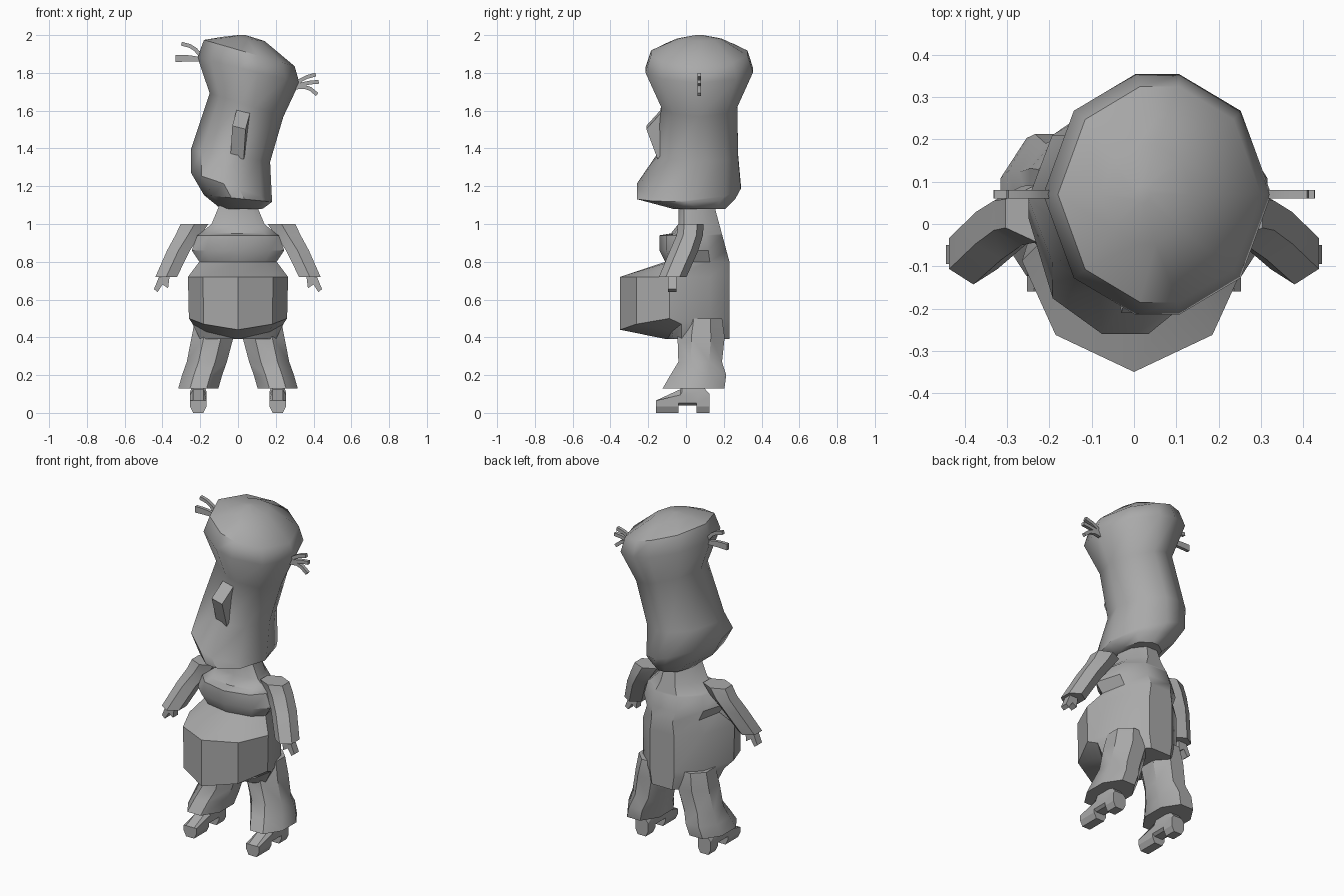
import bpy, bmesh, math
from mathutils import Vector

if "Cube" in bpy.data.objects:
    bpy.data.objects.remove(bpy.data.objects["Cube"])

gray = bpy.data.materials.new("plain gray")
gray.use_nodes = True
COLOR = (0.4, 0.4, 0.4, 1)
gray.diffuse_color = COLOR
gray.node_tree.nodes["Principled BSDF"].inputs["Base Color"].default_value = COLOR


def loft(name, rings, angle=30):
    """Skin a stack of equal-length rings, cap both ends, smooth below an angle."""
    bm = bmesh.new()
    layers = [[bm.verts.new(point) for point in ring] for ring in rings]
    for lower, upper in zip(layers, layers[1:]):
        for i in range(len(lower)):
            bm.faces.new((lower[i - 1], lower[i], upper[i], upper[i - 1]))
    bm.faces.new(layers[0])
    bm.faces.new(layers[-1])
    bmesh.ops.recalc_face_normals(bm, faces=bm.faces)
    mesh = bpy.data.meshes.new(name)
    bm.to_mesh(mesh)
    bm.free()
    mesh.materials.append(gray)
    obj = bpy.data.objects.new(name, mesh)
    bpy.context.collection.objects.link(obj)
    bpy.ops.object.select_all(action='DESELECT')
    obj.select_set(True)
    bpy.context.view_layer.objects.active = obj
    bpy.ops.object.shade_smooth_by_angle(angle=math.radians(angle))


def direction(degrees):
    return Vector((math.cos(math.radians(degrees)), math.sin(math.radians(degrees))))


def even_angles(sides):
    """Angles that put flat sides, not corners, on the y axis or x axis."""
    return [(i + 0.5) * 360 / sides for i in range(sides)]


def oval(z, cx, cy, rx, ry, angles, slope=0):
    """Oval ring whose height follows a slope along x."""
    corners = [direction(a) for a in angles]
    return [(cx + rx * c.x, cy + ry * c.y, z + slope * rx * c.x) for c in corners]


# Head: tall, leaning ten-sided loft
half_turn = [0, 43, 79, 101, 137]
head_angles = half_turn + [a + 180 for a in half_turn]


def head_ring(z, cx, rx, ry, cy=0.07, slope=-0.25):
    return oval(z, cx, cy, rx, ry, head_angles, slope)


loft("head", [
    head_ring(1.08, 0.02, 0.11, 0.14, slope=0),
    head_ring(1.135, 0, 0.18, 0.265, cy=0, slope=-0.1),
    head_ring(1.2, -0.035, 0.215, 0.28, cy=0.015, slope=-0.34),
    head_ring(1.36, -0.04, 0.21, 0.22, cy=0.06, slope=-0.15),
    head_ring(1.63, 0.045, 0.195, 0.205, slope=-0.32),
    head_ring(1.815, 0.055, 0.27, 0.29),
    head_ring(1.905, 0.06, 0.24, 0.26, slope=-0.29),
    head_ring(1.98, 0.03, 0.11, 0.12, slope=-0.1),
    head_ring(2, 0.02, 0.02, 0.02, slope=0),
], 44)

# Nose: slanted wedge that fades into the face below
nose_profile = [(-0.11, 1.63, 0), (-0.21, 1.52, -0.03), (-0.15, 1.36, -0.04), (-0.05, 1.5, 0)]
loft("nose", [[(x + shift, y, z - shift / 4) for y, z, x in nose_profile]
              for shift in (0, 0.07)])


# Hair: thin flat strands, each bending away from its tuft's middle line
def strand(name, root, middle, tip_angle, length):
    bend = root + direction(middle) * length / 2
    turn = bend + direction((middle + tip_angle) / 2) * length / 4
    tip = turn + direction(tip_angle) * length / 3
    points = [root, bend, turn, tip]
    rings = []
    for i, p in enumerate(points):
        along = (points[min(i + 1, 3)] - points[max(i - 1, 0)]).normalized()
        side = Vector((-along.y, along.x)) * 0.01
        rings.append([(q.x, y, q.y) for q, y in
                      ((p + side, 0.06), (p + side, 0.08), (p - side, 0.08), (p - side, 0.06))])
    loft(name, rings)


def tuft(name, root, strands):
    for part, (middle, tip_angle) in zip(("top", "middle", "low"), strands):
        strand(name + "_" + part, Vector(root), middle, tip_angle, 0.14)


tuft("left_hair", (0.28, 1.72), [(38, 15), (18, 5), (5, -40)])
tuft("right_hair", (-0.18, 1.87), [(130, 165), (170, 180), (180, 182)])


# Torso: neck, chest fold, jutting belly and narrow rounded back in one loft
def torso_ring(z, half, front, droop=0):
    back = 0.23 - max(0, z - 0.8) * 0.27
    flank = min(0.2, 0.85 * half)
    corner = (0.7 * half, 0.75 * front, z - droop / 2)
    right = [corner, (half, front / 4, z), (flank, 0.55 * back, z), (0.4 * flank, back, z)]
    left = [(-x, y, h) for x, y, h in reversed(right)]
    return [(0, front, z - droop)] + right + left


loft("torso", [
    torso_ring(0.39, 0.2, -0.09),
    torso_ring(0.47, 0.24, -0.1, droop=0.08),
    torso_ring(0.5, 0.26, -0.35, droop=0.06),
    torso_ring(0.72, 0.265, -0.35),
    torso_ring(0.8, 0.205, -0.11),
    torso_ring(0.86, 0.245, -0.14),
    torso_ring(0.94, 0.215, -0.14),
    torso_ring(0.95, 0.2, -0.08),
    torso_ring(1, 0.14, -0.04),
    torso_ring(1.12, 0.09, -0.04),
], 38)

leg_angles = even_angles(8)
arm_angles = even_angles(6)
foot_front = [(-0.04, 0), (-0.16, 0), (-0.16, 0.065), (-0.03, 0.125), (-0.02, 0.16)]
foot_heel = [(0.07, 0.16), (0.125, 0.1), (0.125, 0), (0.055, 0)]
foot_notch = [(0.055, 0.04), (-0.04, 0.04)]
hand = [(0.36, 0.74), (0.37, 0.66), (0.4, 0.68), (0.425, 0.64), (0.445, 0.655), (0.41, 0.74)]


def foot_slice(x, height):
    """Foot outline whose height is squeezed about its middle."""
    middle = 0.065
    return [(x, y, middle + (z - middle) * height)
            for y, z in foot_front + foot_heel + foot_notch]


for side, sx in (("left", 1), ("right", -1)):
    def limb(part, rings, angle):
        loft(side + "_" + part,
             [[(sx * x, y, z) for x, y, z in ring] for ring in rings], angle)

    # Flared trouser leg
    limb("leg", [
        oval(0.5, 0.12, 0.085, 0.115, 0.115, leg_angles),
        oval(0.4, 0.135, 0.08, 0.12, 0.135, leg_angles),
        oval(0.27, 0.165, 0.075, 0.115, 0.125, leg_angles),
        oval(0.2, 0.19, 0.065, 0.115, 0.16, leg_angles),
        oval(0.13, 0.21, 0.04, 0.115, 0.177, leg_angles),
    ], 40)

    # Foot with an arch notch, raised heel and narrowed outer faces
    limb("foot", [foot_slice(0.21 + offset, height) for offset, height in
                  ((-0.043, 0.5), (-0.027, 1), (0.027, 1), (0.043, 0.5))], 25)

    # Arm hanging outward and forward from a flat shoulder
    limb("arm", [
        oval(0.72, 0.38, -0.07, 0.066, 0.073, arm_angles),
        oval(0.86, 0.315, -0.01, 0.07, 0.075, arm_angles),
        oval(0.94, 0.265, 0.02, 0.077, 0.07, arm_angles),
        oval(1, 0.23, 0.025, 0.085, 0.068, arm_angles),
    ], 25)

    # Hand with a thumb notch
    limb("hand", [[(x, y, z) for x, z in hand] for y in (-0.095, -0.05)], 20)
